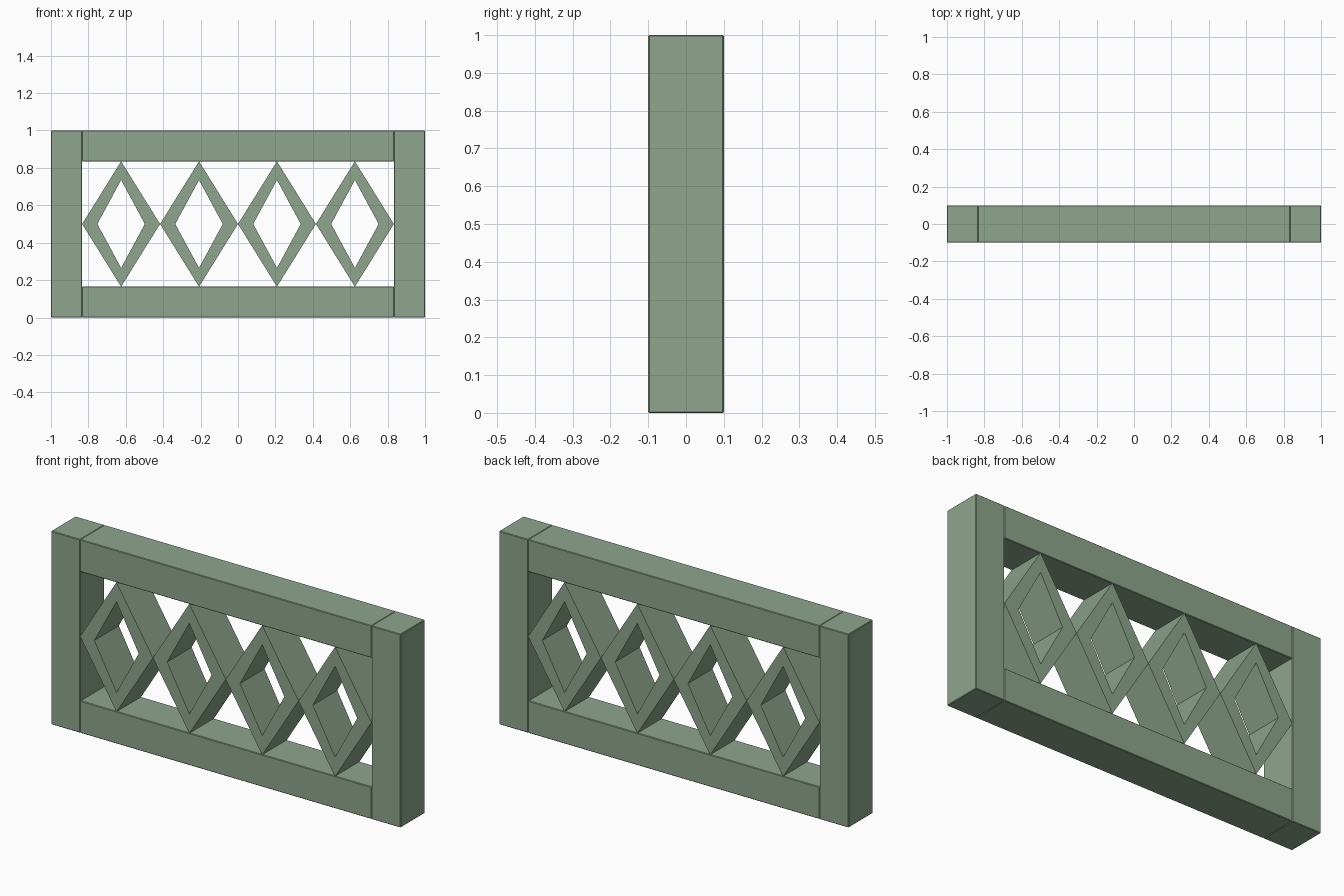
import bpy, bmesh

if "Cube" in bpy.data.objects:
    bpy.data.objects.remove(bpy.data.objects["Cube"])

green = bpy.data.materials.new("sage_green")
green.diffuse_color = (0.27, 0.38, 0.27, 1)
green.use_nodes = True
green.node_tree.nodes["Principled BSDF"].inputs["Base Color"].default_value = green.diffuse_color

W, H, D, T = 1.0, 1.0, 0.1, 1 / 6   # half width, height, half depth, beam thickness


def finish(bm, name):
    bmesh.ops.recalc_face_normals(bm, faces=bm.faces)
    mesh = bpy.data.meshes.new(name)
    bm.to_mesh(mesh)
    bm.free()
    mesh.materials.append(green)
    ob = bpy.data.objects.new(name, mesh)
    bpy.context.collection.objects.link(ob)
    return ob


def beam(name, center, size):
    bm = bmesh.new()
    bmesh.ops.create_cube(bm, size=1)
    bmesh.ops.scale(bm, vec=size, verts=bm.verts)
    ob = finish(bm, name)
    ob.location = center
    # fine softened edge that leaves a seam between the beams
    bevel = ob.modifiers.new("edge", 'BEVEL')
    bevel.width = 0.003
    bevel.segments = 1


def diamond(name, cx, outer, inner):
    # rhombus ring extruded through the full depth
    bm = bmesh.new()
    rings = []
    for hx, hz in (outer, inner):
        for y in (-D, D):
            pts = ((hx, 0), (0, hz), (-hx, 0), (0, -hz))
            rings.append([bm.verts.new((x, y, z)) for x, z in pts])
    of, ob_, inf, inb = rings
    for a, b in ((of, inf), (inf, inb), (inb, ob_), (ob_, of)):
        for i in range(4):
            j = (i + 1) % 4
            bm.faces.new((a[i], a[j], b[j], b[i]))
    finish(bm, name).location = (cx, 0, H / 2)


# side posts
for side, s in (("left", -1), ("right", 1)):
    beam(side + "_post", (s * (W - T / 2), 0, H / 2), (T, 2 * D, H))

# horizontal rails
for level, z in (("bottom", T / 2), ("top", H - T / 2)):
    beam(level + "_rail", (0, 0, z), (2 * (W - T), 2 * D, T))

# row of diamond lattice pieces
step = 2 * (W - T) / 4
for i in range(4):
    diamond(f"lattice_diamond_{i + 1}", (i - 1.5) * step,
            (step / 2, 0.335), (0.127, 0.235))
